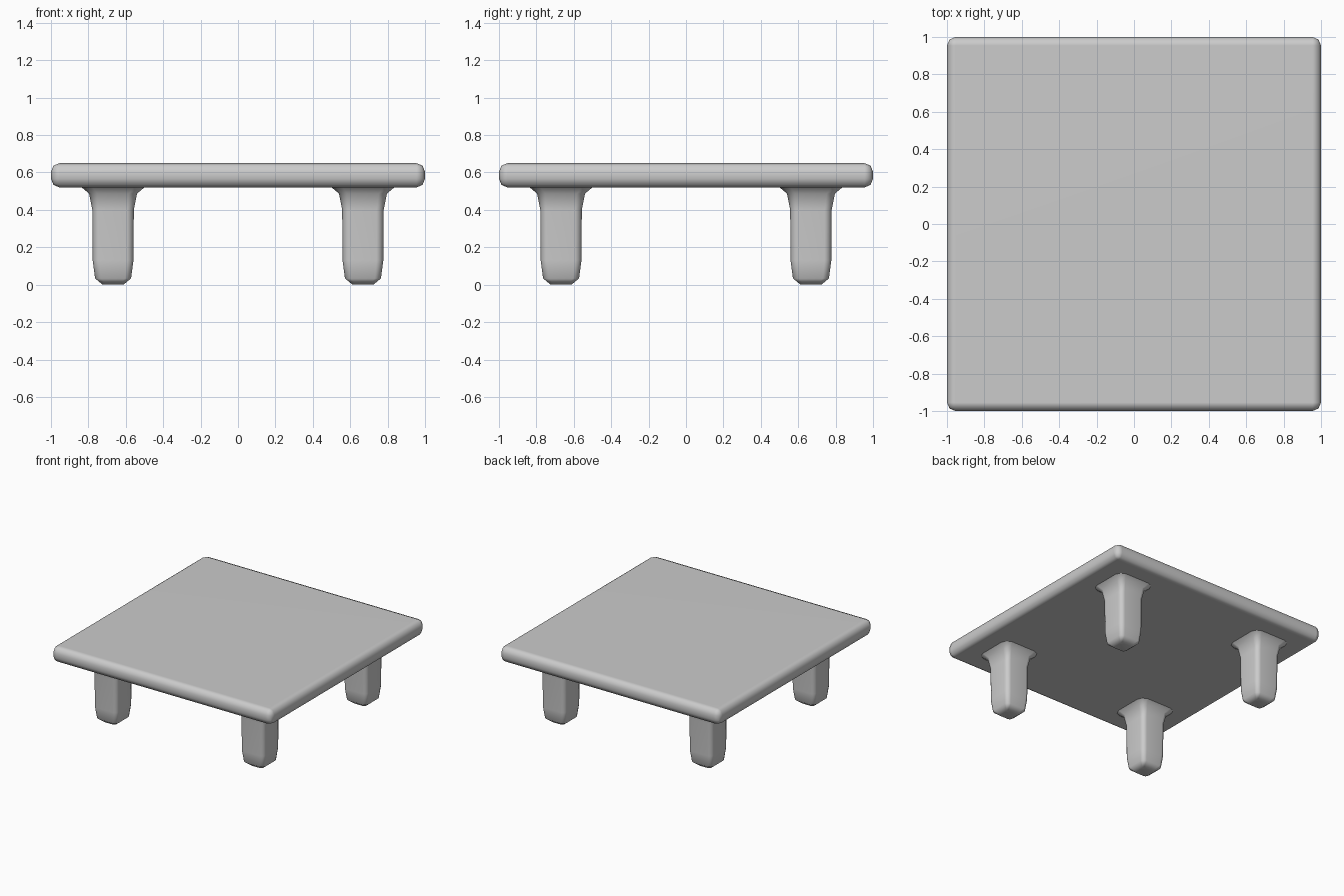
import bpy
import bmesh

if "Cube" in bpy.data.objects:
    bpy.data.objects.remove(bpy.data.objects["Cube"])

TOP, UNDER = 0.65, 0.52
LEG_POS = 0.668
# leg profile from the foot to the flare under the top: (z, half width)
LEG_PROFILE = [(0.0, 0.055), (0.033, 0.096), (0.13, 0.109), (0.40, 0.111),
               (0.487, 0.128), (0.522, 0.17)]


def finish(name, bm):
    bmesh.ops.recalc_face_normals(bm, faces=bm.faces)
    mesh = bpy.data.meshes.new(name)
    bm.to_mesh(mesh)
    bm.free()
    mesh.shade_smooth()
    obj = bpy.data.objects.new(name, mesh)
    bpy.context.collection.objects.link(obj)
    return obj


def rounded_square(h):
    """Square outline with three points per softened corner."""
    corner = [(h, 0.66 * h), (0.89 * h, 0.89 * h), (0.66 * h, h)]
    pts = []
    for _ in range(4):
        pts += corner
        corner = [(-y, x) for x, y in corner]
    return pts


def make_leg(name, cx, cy):
    bm = bmesh.new()
    rings = [[bm.verts.new((cx + x, cy + y, z)) for x, y in rounded_square(h)]
             for z, h in LEG_PROFILE]
    for low, high in zip(rings, rings[1:]):
        for i in range(len(low)):
            j = (i + 1) % len(low)
            bm.faces.new((low[i], low[j], high[j], high[i]))
    bm.faces.new(rings[0][::-1])
    obj = finish(name, bm)
    obj.modifiers.new("soft_normals", 'WEIGHTED_NORMAL')


# table top: thin slab with softened edges
bm = bmesh.new()
bmesh.ops.create_cube(bm, size=1)
for v in bm.verts:
    v.co.x *= 2
    v.co.y *= 2
    v.co.z = v.co.z * (TOP - UNDER) + (TOP + UNDER) / 2
bmesh.ops.bevel(bm, geom=bm.edges[:], offset=0.046, segments=2,
                profile=0.5, affect='EDGES')
table_top = finish("table_top", bm)
table_top.modifiers.new("soft_normals", 'WEIGHTED_NORMAL')

# four legs flaring into the underside
for ny, sy in (("front", -1), ("back", 1)):
    for nx, sx in (("left", -1), ("right", 1)):
        make_leg(f"{ny}_{nx}_leg", sx * LEG_POS, sy * LEG_POS)
